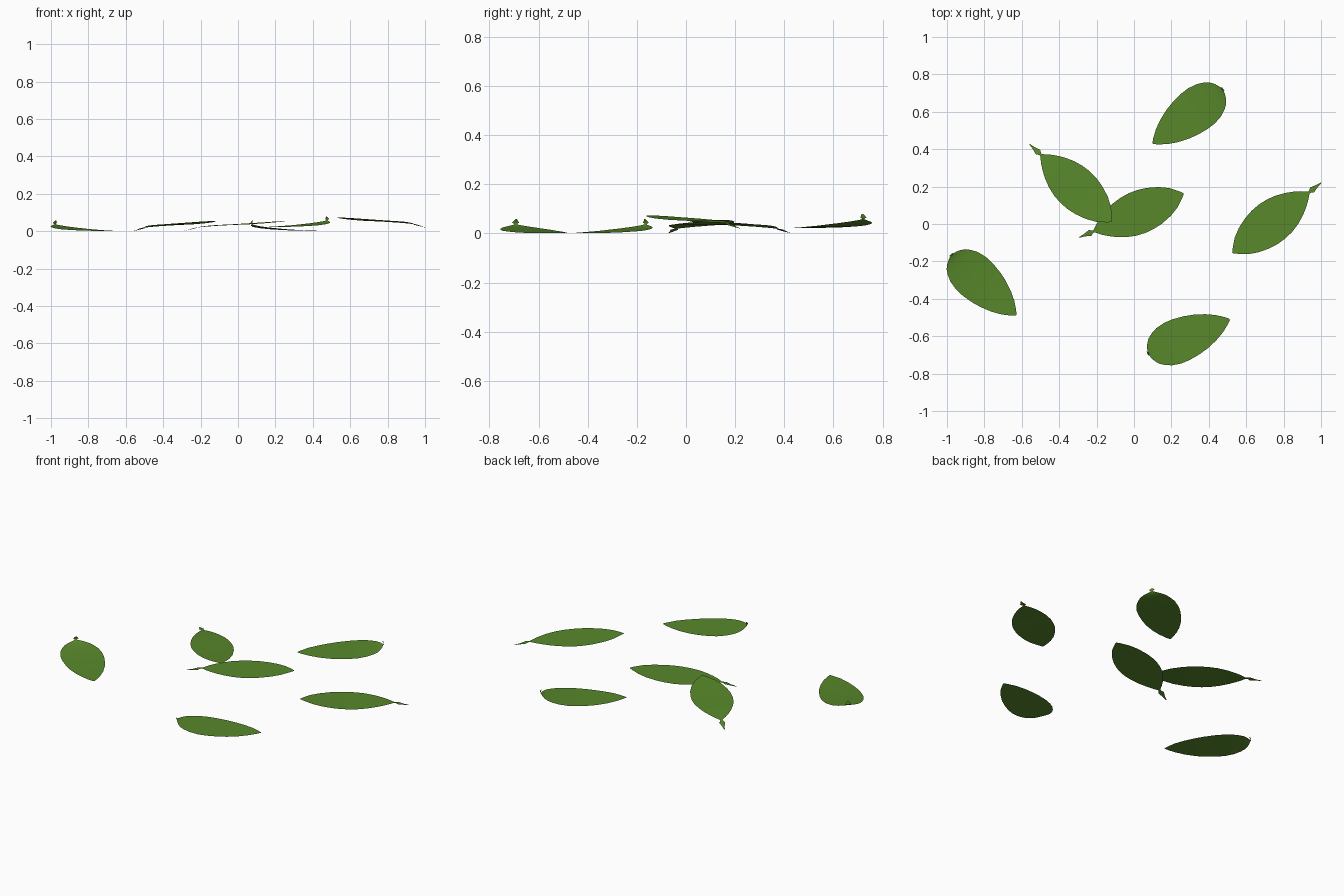
import bpy
from mathutils import Vector

green = bpy.data.materials.new("leaf green")
green.diffuse_color = (0.098, 0.246, 0.024, 1)

# Profiles: (distance from tip, half width, height relative to tip)
DROOP = [(0, 0.003, 0), (0.02, 0.023, -0.001), (0.06, 0.057, -0.004),
         (0.11, 0.084, -0.008), (0.17, 0.104, -0.012), (0.22, 0.113, -0.015),
         (0.27, 0.115, -0.018), (0.32, 0.110, -0.020), (0.37, 0.097, -0.022),
         (0.42, 0.076, -0.025), (0.46, 0.053, -0.028), (0.49, 0.032, -0.031),
         (0.513, 0.012, -0.034), (0.522, 0.006, -0.035), (0.532, 0.010, -0.037),
         (0.542, 0.017, -0.040), (0.555, 0.013, -0.043), (0.575, 0.007, -0.048),
         (0.605, 0.002, -0.054)]
CURL = [(0, 0.003, 0), (0.02, 0.021, 0), (0.06, 0.050, 0.001),
        (0.11, 0.076, 0.001), (0.17, 0.098, 0.002), (0.22, 0.110, 0.004),
        (0.28, 0.118, 0.007), (0.33, 0.118, 0.010), (0.38, 0.108, 0.015),
        (0.415, 0.091, 0.019), (0.44, 0.073, 0.023), (0.457, 0.050, 0.027),
        (0.467, 0.028, 0.031), (0.473, 0.008, 0.035), (0.476, 0.006, 0.038),
        (0.477, 0.016, 0.043), (0.475, 0.011, 0.048), (0.470, 0.004, 0.057)]


def leaf(name, tip, base, tip_z, profile):
    """Single-sheet leaf swept from its tip towards its stalk."""
    tip = Vector(tip)
    u = (Vector(base) - tip).normalized()
    n = Vector((-u.y, u.x))
    verts, faces = [], []
    for t, w, z in profile:
        for s in (-1, 0, 1):
            p = tip + u * t + n * (w * s)
            verts.append((p.x, p.y, tip_z + z))
    for i in range(len(profile) - 1):
        for j in (0, 1):
            a = 3 * i + j
            faces.append((a, a + 3, a + 4, a + 1))
    me = bpy.data.meshes.new(name)
    me.from_pydata(verts, [], faces)
    me.materials.append(green)
    me.shade_smooth()
    ob = bpy.data.objects.new(name, me)
    bpy.context.collection.objects.link(ob)


# Drooping leaves, stalk bent down to the ground
leaf("drooping_leaf_left", (-0.119, 0.012), (-0.499, 0.371), 0.055, DROOP)
leaf("drooping_leaf_middle", (0.265, 0.163), (-0.208, -0.036), 0.055, DROOP)
leaf("drooping_leaf_right", (0.527, -0.154), (0.939, 0.172), 0.074, DROOP)

# Upturned leaves, rounded base with stalk curled up
leaf("upturned_leaf_back", (0.10, 0.43), (0.475, 0.72), 0.022, CURL)
leaf("upturned_leaf_left", (-0.63, -0.488), (-0.977, -0.165), 0.001, CURL)
leaf("upturned_leaf_front", (0.512, -0.51), (0.075, -0.692), 0.001, CURL)
